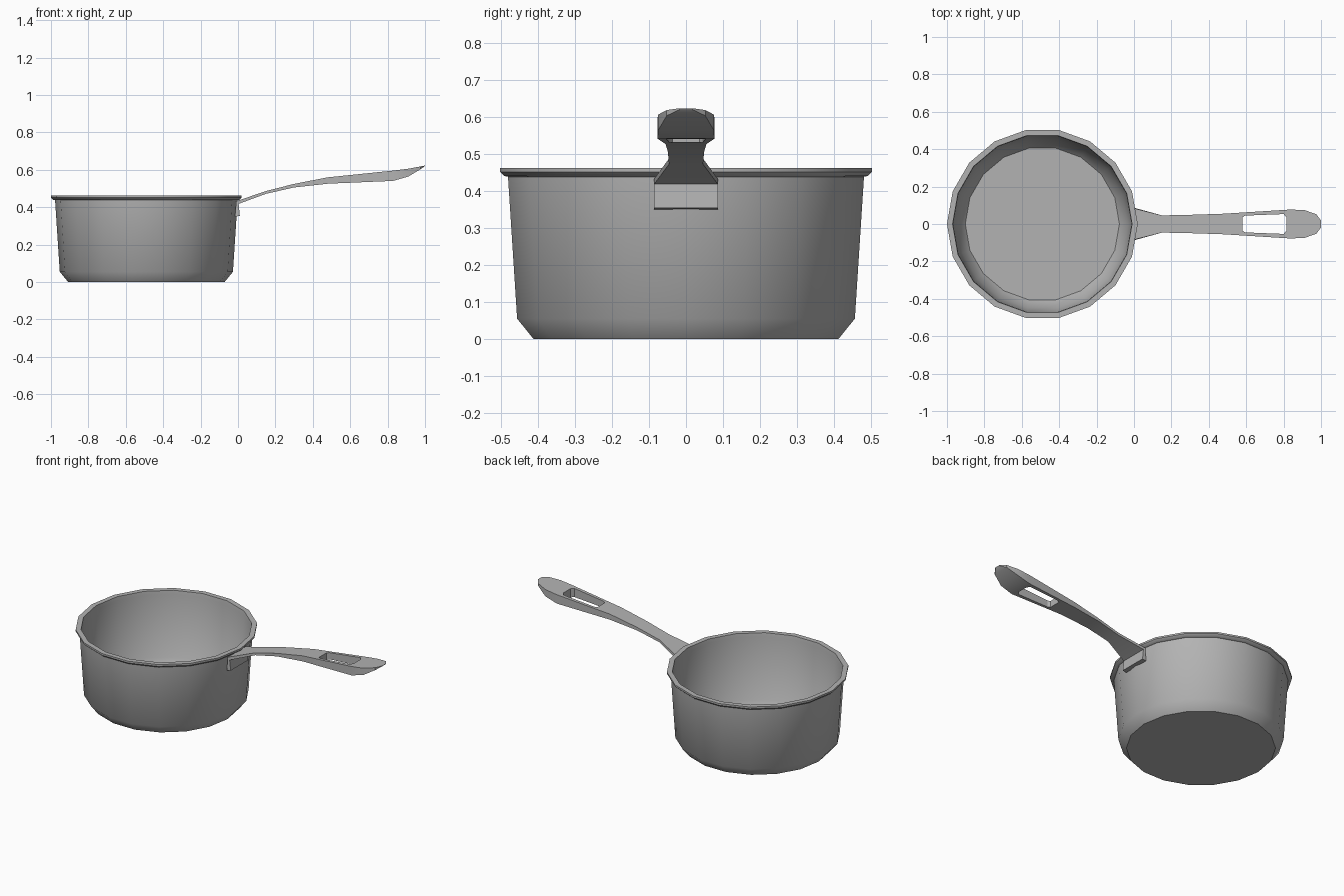
import bpy, bmesh
from math import cos, sin, tau, radians

if "Cube" in bpy.data.objects:
    bpy.data.objects.remove(bpy.data.objects["Cube"])

SIDES = 18
POT_X = -0.49

steel = bpy.data.materials.new("dark_steel")
steel.diffuse_color = (0.45, 0.45, 0.45, 1)
steel.use_nodes = True
steel.node_tree.nodes["Principled BSDF"].inputs["Base Color"].default_value = steel.diffuse_color


def loft(name, rings):
    """Skin a list of equal-length closed rings and cap both ends."""
    bm = bmesh.new()
    loops = [[bm.verts.new(p) for p in ring] for ring in rings]
    for a, b in zip(loops, loops[1:]):
        n = len(a)
        for i in range(n):
            j = (i + 1) % n
            bm.faces.new((a[i], a[j], b[j], b[i]))
    bm.faces.new(loops[0])
    bm.faces.new(loops[-1])
    bmesh.ops.recalc_face_normals(bm, faces=bm.faces)
    mesh = bpy.data.meshes.new(name)
    bm.to_mesh(mesh)
    bm.free()
    mesh.materials.append(steel)
    obj = bpy.data.objects.new(name, mesh)
    bpy.context.collection.objects.link(obj)
    return obj


def smooth(obj, angle):
    bpy.ops.object.select_all(action='DESELECT')
    obj.select_set(True)
    bpy.context.view_layer.objects.active = obj
    bpy.ops.object.shade_smooth_by_angle(angle=radians(angle))


def circle(r, z):
    return [(POT_X + r * cos(tau * i / SIDES), r * sin(tau * i / SIDES), z)
            for i in range(SIDES)]


# Pan body: outside wall, rolled lip, inside wall (radius, height)
profile = [(0.418, 0.0), (0.463, 0.055), (0.488, 0.438), (0.498, 0.44),
           (0.51, 0.451), (0.51, 0.462), (0.48, 0.462), (0.477, 0.44),
           (0.455, 0.06), (0.412, 0.01)]
pan = loft("pan_body", [circle(r, z) for r, z in profile])
smooth(pan, 42)

# Handle with its mounting plate: half width, upper (x, z), lower (x, z)
stations = [
    (0.086, (-0.016, 0.350), (0.010, 0.354)),
    (0.086, (-0.010, 0.432), (0.003, 0.418)),
    (0.046, (0.15, 0.487), (0.15, 0.472)),
    (0.049, (0.30, 0.525), (0.30, 0.506)),
    (0.055, (0.48, 0.560), (0.48, 0.526)),
    (0.077, (0.83, 0.596), (0.83, 0.541)),
    (0.075, (0.91, 0.606), (0.91, 0.564)),
    (0.052, (0.975, 0.618), (0.975, 0.603)),
    (0.018, (1.0, 0.623), (0.998, 0.619)),
]
rings = [[(u[0], -w, u[1]), (u[0], w, u[1]), (l[0], w, l[1]), (l[0], -w, l[1])]
         for w, u, l in stations]
handle = loft("handle", rings)

# Hanging slot cut through the grip
half = [(0.58, 0.036), (0.595, 0.045), (0.80, 0.053), (0.815, 0.035)]
outline = half + [(x, -y) for x, y in reversed(half)]
slot = loft("slot_cutter", [[(x, y, z) for x, y in outline] for z in (0.4, 0.7)])
slot.hide_render = True
slot.hide_set(True)
cut = handle.modifiers.new("hanging_slot", 'BOOLEAN')
cut.operation = 'DIFFERENCE'
cut.solver = 'EXACT'
cut.object = slot
smooth(handle, 30)
